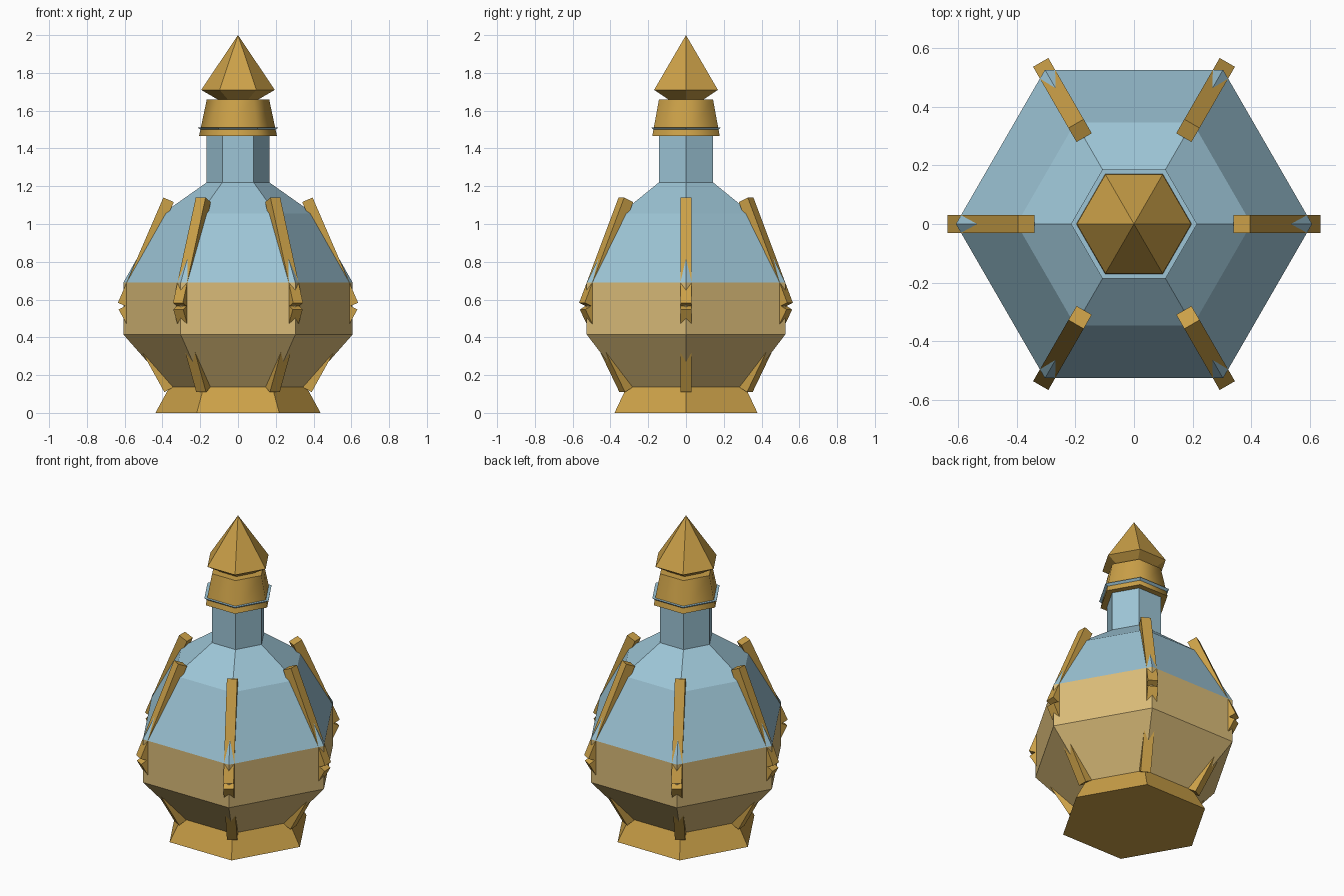
import bpy
import bmesh
from math import cos, sin, pi
from mathutils import Matrix, Vector

cube = bpy.data.objects.get("Cube")
if cube:
    bpy.data.objects.remove(cube)


def material(name, rgb):
    mat = bpy.data.materials.new(name)
    mat.use_nodes = True
    color = (*rgb, 1)
    mat.diffuse_color = color
    mat.node_tree.nodes["Principled BSDF"].inputs["Base Color"].default_value = color
    return mat


GLASS = material("pale blue glass", (0.337, 0.558, 0.672))
LIQUID = material("tan liquid", (0.70, 0.50, 0.19))
GOLD = material("gold", (0.60, 0.355, 0.065))


def finish(name, bm, mats):
    bmesh.ops.recalc_face_normals(bm, faces=bm.faces)
    mesh = bpy.data.meshes.new(name)
    bm.to_mesh(mesh)
    bm.free()
    for mat in mats:
        mesh.materials.append(mat)
    obj = bpy.data.objects.new(name, mesh)
    bpy.context.collection.objects.link(obj)
    return obj


def hex_lathe(name, profile, mats):
    """Closed six-sided solid from (radius, height) pairs, corners on the x axis."""
    bm = bmesh.new()
    rings = [[bm.verts.new((r * cos(k * pi / 3), r * sin(k * pi / 3), z))
              for k in range(6)] for r, z in profile]
    for low, high in zip(rings, rings[1:]):
        for k in range(6):
            n = (k + 1) % 6
            bm.faces.new((low[k], low[n], high[n], high[k]))
    bm.faces.new(rings[0][::-1])
    bm.faces.new(rings[-1])
    bmesh.ops.remove_doubles(bm, verts=bm.verts, dist=0.0001)
    return finish(name, bm, mats)


def strap(name, start, end, thick=0.06, width=0.04):
    """Flat bar lying in a radial plane; its outer edge runs start to end."""
    a, b = Vector((start[0], 0, start[1])), Vector((end[0], 0, end[1]))
    along = (b - a).normalized()
    inward = Vector((along.z, 0, -along.x))
    if inward.x > 0:
        inward.negate()
    return a, b, inward * thick, Vector((0, width / 2, 0))


def strap_set(name, start, end):
    """One bar on each of the six corners of the bottle."""
    a, b, inward, side = strap(name, start, end, width=0.06)
    for k in range(6):
        bm = bmesh.new()
        ends = [[bm.verts.new(p) for p in (q - side, q + side, q + inward + side, q + inward - side)]
                for q in (a, b)]
        for i in range(4):
            n = (i + 1) % 4
            bm.faces.new((ends[0][i], ends[0][n], ends[1][n], ends[1][i]))
        bm.faces.new(ends[0])
        bm.faces.new(ends[1])
        bm.transform(Matrix.Rotation(k * pi / 3, 4, 'Z'))
        finish(f"{name}_{k + 1}", bm, [GOLD])


# Bottle body and neck, filled with liquid up to the shoulder
FILL = 0.69
body = hex_lathe("bottle_body", [(0.36, 0.135), (0.607, 0.415), (0.607, FILL), (0.40, 1.055),
                                 (0.166, 1.22), (0.166, 1.5)], [GLASS, LIQUID])
for face in body.data.polygons:
    face.material_index = 1 if face.center.z < FILL else 0

# Thin flared lip of the neck
hex_lathe("neck_lip", [(0.19, 1.493), (0.215, 1.512)], [GLASS])

# Foot
hex_lathe("foot", [(0.437, 0), (0.362, 0.138)], [GOLD])

# Collar, softly shaded around its sides
collar = hex_lathe("collar", [(0.206, 1.467), (0.165, 1.66)], [GOLD])
for face in collar.data.polygons:
    face.use_smooth = True
for edge in collar.data.edges:
    za, zb = (collar.data.vertices[i].co.z for i in edge.vertices)
    edge.use_edge_sharp = abs(za - zb) < 0.01

# Pointed stopper
hex_lathe("stopper", [(0.10, 1.655), (0.195, 1.71), (0, 2.0)], [GOLD])

# Straps that dip into the body and emerge again at its widest band
strap_set("upper_strap", (0.395, 1.14), (0.636, 0.583))
strap_set("lower_strap", (0.39, 0.11), (0.632, 0.547))
